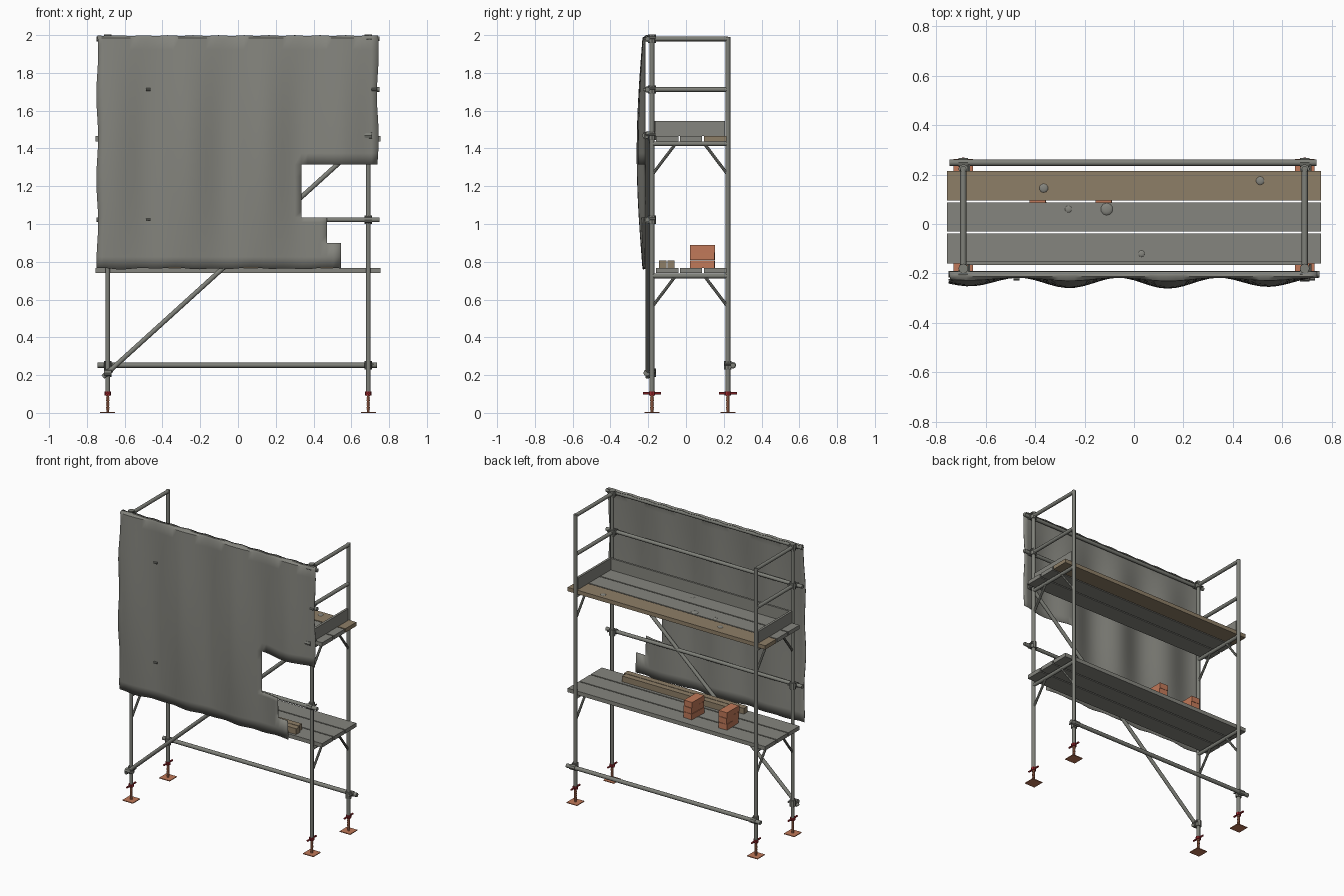
import bpy, bmesh, math, random
from mathutils import Vector, Matrix

if "Cube" in bpy.data.objects:
    bpy.data.objects.remove(bpy.data.objects["Cube"])

random.seed(4)


def material(name, r, g, b):
    m = bpy.data.materials.new(name)
    m.diffuse_color = (r, g, b, 1)
    m.use_nodes = True
    m.node_tree.nodes["Principled BSDF"].inputs["Base Color"].default_value = m.diffuse_color
    return m


STEEL = material("galvanised_steel", 0.21, 0.215, 0.19)
BOARD = material("weathered_board", 0.235, 0.235, 0.21)
SHEET = material("grey_sheeting", 0.23, 0.23, 0.205)
WOOD = material("brown_wood", 0.27, 0.21, 0.135)
BRICK = material("brick_orange", 0.53, 0.19, 0.10)
RED = material("red_paint", 0.33, 0.02, 0.025)

PX, YF, YB = 0.69, -0.18, 0.222      # post positions
RAIL_F, RAIL_B = -0.203, 0.248       # ledgers outside the posts


def finish(name, bm, mat, smooth=True):
    bmesh.ops.recalc_face_normals(bm, faces=bm.faces)
    me = bpy.data.meshes.new(name)
    bm.to_mesh(me)
    bm.free()
    me.materials.append(mat)
    if smooth:
        me.polygons.foreach_set("use_smooth", [True] * len(me.polygons))
        me.set_sharp_from_angle(angle=math.radians(40))
    ob = bpy.data.objects.new(name, me)
    bpy.context.collection.objects.link(ob)
    return ob


def add_tube(bm, a, b, r, sides=12):
    a, b = Vector(a), Vector(b)
    rot = (b - a).to_track_quat('Z', 'Y').to_matrix().to_4x4()
    bmesh.ops.create_cone(bm, cap_ends=True, segments=sides, radius1=r, radius2=r,
                          depth=(b - a).length, matrix=Matrix.Translation((a + b) / 2) @ rot)


def tube(name, a, b, r, mat=STEEL, sides=12):
    bm = bmesh.new()
    add_tube(bm, a, b, r, sides)
    return finish(name, bm, mat)


def box(name, lo, hi, mat, turn=0):
    lo, hi = Vector(lo), Vector(hi)
    bm = bmesh.new()
    bmesh.ops.create_cube(bm, size=1, matrix=Matrix.Translation((lo + hi) / 2)
                          @ Matrix.Rotation(turn, 4, 'Z') @ Matrix.Diagonal((*(hi - lo), 1)))
    return finish(name, bm, mat, False)


def coupler(x, y_post, y_rail, z):
    # sleeve on the post, sleeve on the rail and a clamping bolt
    bm = bmesh.new()
    add_tube(bm, (x, y_post, z - 0.022), (x, y_post, z + 0.022), 0.02, 8)
    add_tube(bm, (x - 0.02, y_rail, z), (x + 0.02, y_rail, z), 0.018, 8)
    add_tube(bm, (x + 0.022, y_post - 0.018, z + 0.006), (x + 0.022, y_post + 0.018, z + 0.006), 0.006, 6)
    finish("coupler", bm, STEEL)


# Posts with adjustable feet
for x in (-PX, PX):
    for y in (YF, YB):
        tube("post", (x, y, 0.1), (x, y, 1.99), 0.0125)
        box("base_plate", (x - 0.04, y - 0.04, 0), (x + 0.04, y + 0.04, 0.005), BRICK)
        bm = bmesh.new()
        add_tube(bm, (x, y, 0.004), (x, y, 0.11), 0.007, 8)
        for i in range(9):           # screw thread
            z = 0.018 + i * 0.009
            add_tube(bm, (x, y, z), (x, y, z + 0.004), 0.0095, 8)
        finish("jack_screw", bm, BRICK)
        bm = bmesh.new()
        add_tube(bm, (x, y, 0.093), (x, y, 0.113), 0.017, 8)
        add_tube(bm, (x, y - 0.047, 0.104), (x, y + 0.047, 0.104), 0.0065, 6)
        finish("jack_handle", bm, RED)

# End frames: cross tubes and knee braces
for x in (-PX, PX):
    for z in (0.725, 1.425, 1.712, 1.98):
        tube("cross_tube", (x, YF, z), (x, YB, z), 0.0125)
    for z in (0.725, 1.425):
        for y, d in ((YF, 1), (YB, -1)):
            tube("knee_brace", (x, y, z - 0.165), (x, y + d * 0.125, z), 0.008, sides=8)

# Ledgers, back rail and their couplers
for z in (1.022, 1.712, 1.98):
    tube("front_ledger", (-0.75, RAIL_F, z), (0.75, RAIL_F, z), 0.0125)
    for x in (-PX, PX):
        coupler(x, YF, RAIL_F, z)
tube("back_rail", (-0.745, RAIL_B, 0.252), (0.737, RAIL_B, 0.252), 0.0135)
for x in (-PX, PX):
    coupler(x, YB, RAIL_B, 0.252)

# Diagonal brace
tube("diagonal_brace", (-0.715, -0.203, 0.19), (0.71, -0.203, 1.482), 0.0125)
coupler(-PX, YF, -0.208, 0.212)
coupler(PX, YF, -0.214, 1.468)

# Deck boards on both levels
for zt in (0.768, 1.465):
    for y0, y1 in ((-0.16, -0.039), (-0.031, 0.086), (0.094, 0.214)):
        brown = zt > 1 and y0 > 0.05
        box("deck_board", (-0.755, y0, zt - 0.027), (0.755, y1, zt), WOOD if brown else BOARD)

# Toe boards on the upper level
for x in (-PX, PX):
    box("end_toe_board", (x - 0.008, -0.163, 1.465), (x + 0.008, 0.206, 1.545), BOARD)
box("front_toe_board", (-0.68, -0.166, 1.465), (0.68, -0.152, 1.545), BOARD)

# Dried mortar splashes on the upper deck
for x, y, r in ((-0.365, 0.145, 0.018), (-0.265, 0.06, 0.014), (-0.11, 0.06, 0.025),
                (0.51, 0.175, 0.017), (0.03, -0.12, 0.013)):
    bm = bmesh.new()
    bmesh.ops.create_uvsphere(bm, u_segments=10, v_segments=6, radius=r,
                              matrix=Matrix.Translation((x, y, 1.465)) @ Matrix.Diagonal((1, 1, 0.25, 1)))
    finish("mortar_splash", bm, BOARD)

# Brick stacks and timber lengths on the lower deck
for x in (-0.12, -0.39):
    for i in range(3):
        s = random.uniform(-0.004, 0.004)
        z = 0.768 + i * 0.041
        box("brick", (x - 0.032 + s, 0.022, z), (x + 0.032 + s, 0.153, z + 0.039), BRICK,
            random.uniform(-0.05, 0.05))
box("timber_length", (-0.37, -0.143, 0.768), (0.545, -0.103, 0.808), WOOD)
box("timber_length", (-0.33, -0.099, 0.768), (0.53, -0.06, 0.808), WOOD)


# Hanging sheet: billowing grid with a stepped tear at the lower right
def merge(lo, hi, n, cuts):
    vals = [lo + (hi - lo) * i / n for i in range(n + 1)]
    vals = [v for v in vals if all(abs(v - c) > 0.014 for c in cuts)]
    return sorted(vals + list(cuts))


def sheet_point(x, z):
    t = (z - 0.765) / (1.985 - 0.765)
    belly = 0.3 + 0.7 * math.sin(math.pi * t)
    wave = 0.5 + 0.5 * math.cos(2 * math.pi * (x - 0.14) / 0.405)
    size = 0.046 - 0.012 * min(1, abs(x) / 0.7)
    y = -0.216 - size * belly * wave
    if t < 0.001:
        z += 0.006 * math.sin(9 * x + 1) * math.sin(23 * x)
    if abs(x) > 0.735:
        x += 0.005 * math.sin(z * 14)
    return Vector((x, y, z))


def kept(x, z):
    if z < 0.90:
        return x < 0.545
    if z < 1.035:
        return x < 0.47
    return z > 1.315 or x < 0.335


xs = merge(-0.745, 0.74, 44, (0.335, 0.47, 0.545))
zs = merge(0.765, 1.985, 20, (0.90, 1.035, 1.315))
bm = bmesh.new()
rows = [[bm.verts.new(sheet_point(x, z)) for x in xs] for z in zs]
# top hem folded over the upper ledger
rows.append([bm.verts.new((x, -0.212, 1.996 + 0.002 * math.sin(47 * x))) for x in xs])
rows.append([bm.verts.new((x, -0.192, 1.995 + 0.003 * math.sin(47 * x))) for x in xs])
heights = zs + [1.995, 2.0]
for j in range(len(rows) - 1):
    for i in range(len(xs) - 1):
        if kept((xs[i] + xs[i + 1]) / 2, (heights[j] + heights[j + 1]) / 2):
            bm.faces.new((rows[j][i], rows[j][i + 1], rows[j + 1][i + 1], rows[j + 1][i]))
bmesh.ops.delete(bm, geom=[v for v in bm.verts if not v.link_faces], context='VERTS')
sheet = finish("hanging_sheet", bm, SHEET)
solid = sheet.modifiers.new("thickness", 'SOLIDIFY')
solid.thickness = 0.003
solid.offset = 0

# Sheet ties looped round the ledgers
for x in (-0.475, 0.72):
    for z in (1.022, 1.712):
        if kept(x, z):
            tube("sheet_tie", (x - 0.012, -0.222, z), (x + 0.012, -0.222, z), 0.007, sides=8)
